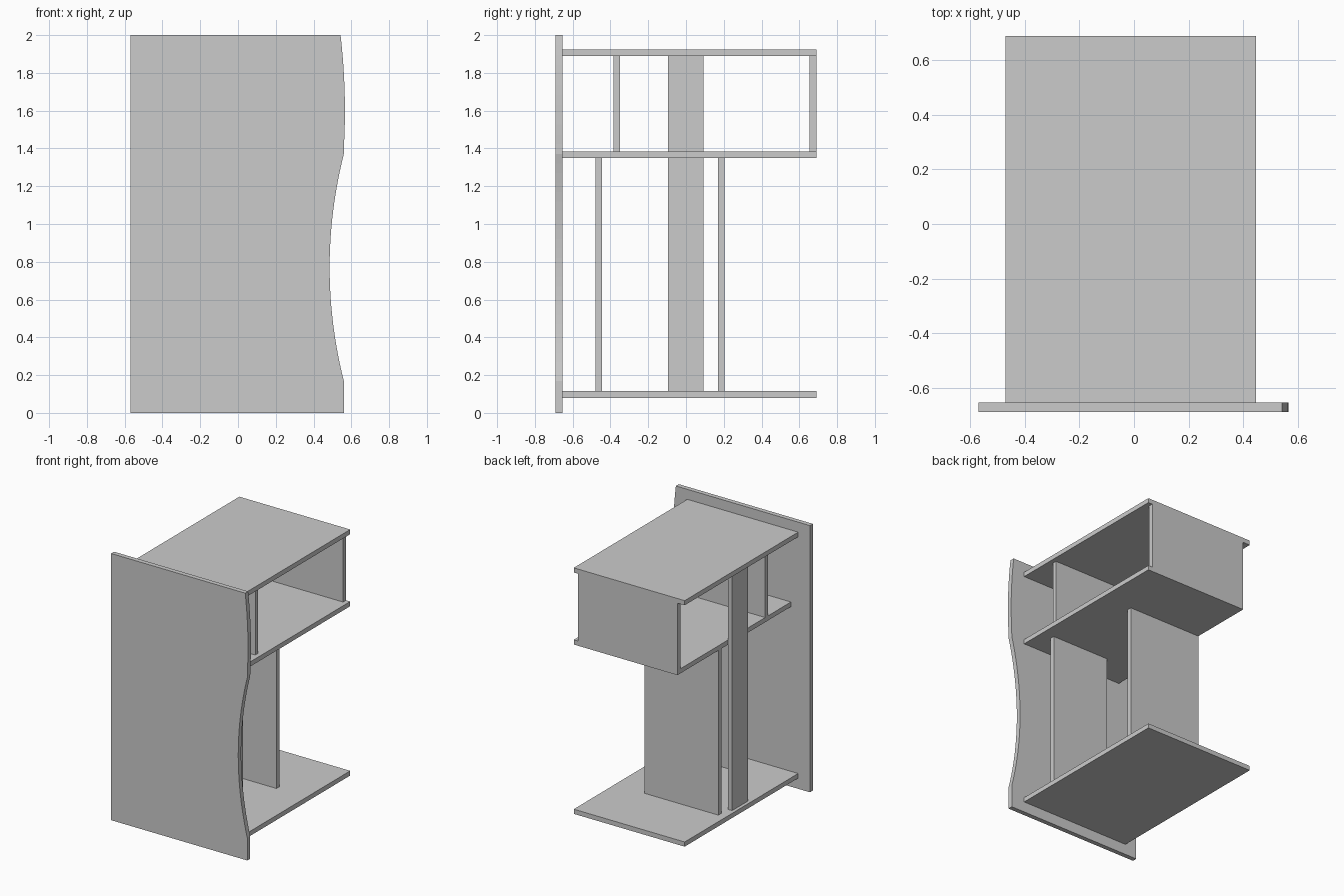
import bpy, bmesh

if "Cube" in bpy.data.objects:
    bpy.data.objects.remove(bpy.data.objects["Cube"])

T = 0.035  # board thickness


def box(name, x0, x1, y0, y1, z0, z1):
    bm = bmesh.new()
    bmesh.ops.create_cube(bm, size=1)
    for v in bm.verts:
        v.co.x = x1 if v.co.x > 0 else x0
        v.co.y = y1 if v.co.y > 0 else y0
        v.co.z = z1 if v.co.z > 0 else z0
    return finish(name, bm)


def finish(name, bm):
    bmesh.ops.recalc_face_normals(bm, faces=bm.faces)
    me = bpy.data.meshes.new(name)
    bm.to_mesh(me)
    bm.free()
    ob = bpy.data.objects.new(name, me)
    bpy.context.collection.objects.link(ob)
    return ob


# Front panel with a wavy right edge
def edge_x(z):
    if z <= 1.37:
        return 0.485 + 0.075 * ((z - 0.77) / 0.6) ** 2
    return 0.566 - 0.144 * (z - 1.6) ** 2


profile = [(-0.57, 2), (-0.57, 0), (0.56, 0)]
profile += [(edge_x(z), z) for z in [0.17 + 1.2 * i / 24 for i in range(25)]]
profile += [(edge_x(z), z) for z in [1.37 + 0.63 * i / 12 for i in range(1, 13)]]
bm = bmesh.new()
face = bm.faces.new([bm.verts.new((x, -0.69, z)) for x, z in profile])
ext = bmesh.ops.extrude_face_region(bm, geom=[face])
bmesh.ops.translate(bm, vec=(0, T, 0),
                    verts=[g for g in ext["geom"] if isinstance(g, bmesh.types.BMVert)])
finish("front_panel", bm)

# Horizontal shelves (the middle one stops at the side post)
Y0, Y1 = -0.655, 0.69
for name, x0, z in (("bottom_shelf", -0.472, 0.08),
                    ("middle_shelf", -0.412, 1.35),
                    ("top_shelf", -0.472, 1.89)):
    box(name, x0, 0.448, Y0, Y1, z, z + T)

# Upright dividers between the shelves
for name, x0, x1, y, z0, z1 in (
        ("upper_front_divider", -0.412, 0.413, -0.385, 1.385, 1.89),
        ("upper_back_panel", -0.412, 0.413, 0.655, 1.385, 1.89),
        ("lower_front_divider", -0.127, 0.355, -0.48, 0.115, 1.35),
        ("lower_back_divider", -0.412, 0.20, 0.17, 0.115, 1.35)):
    box(name, x0, x1, y, y + T, z0, z1)

# Tall post on the left side
box("side_post", -0.412 - T, -0.412, -0.095, 0.092, 0.115, 1.89)
